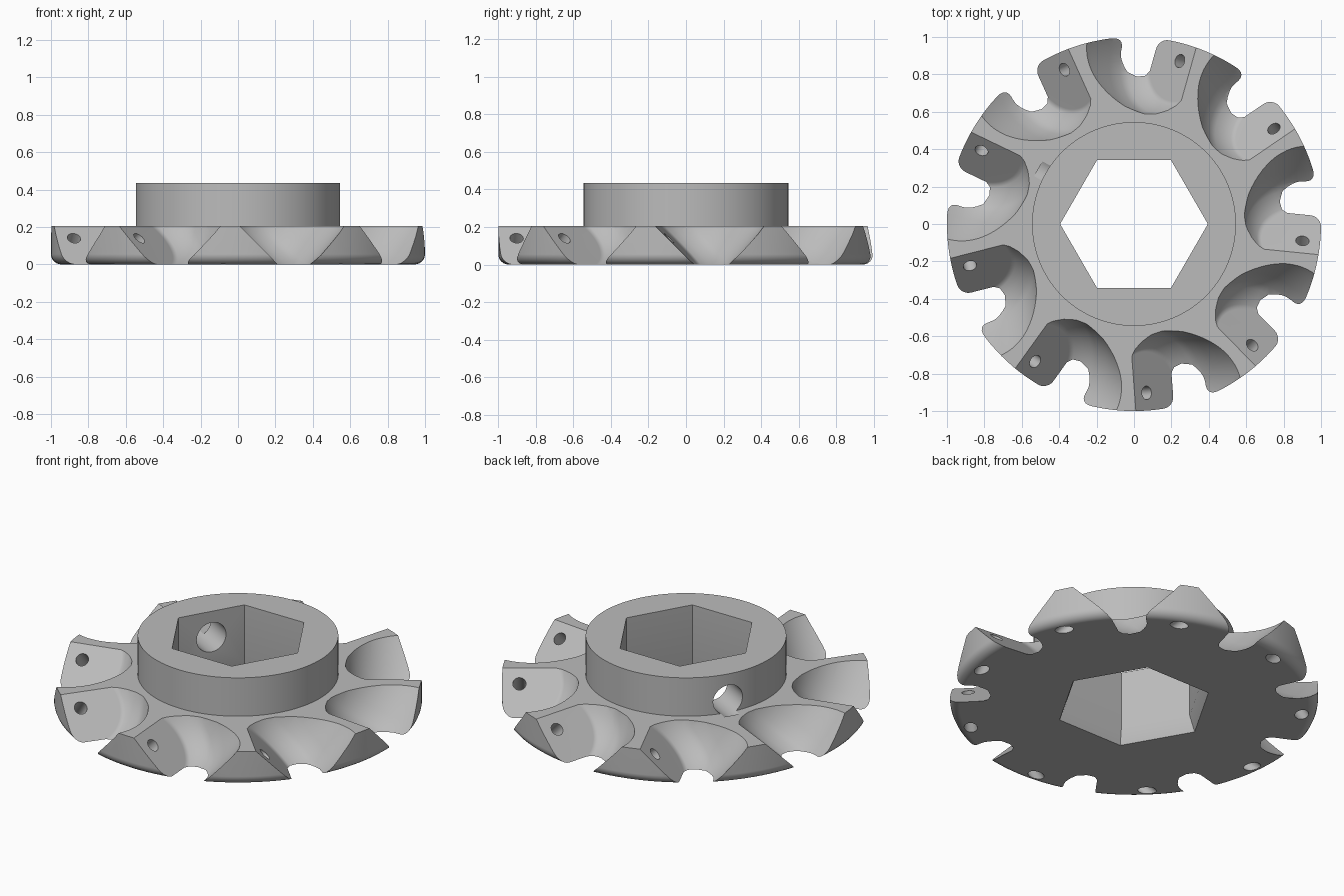
import bpy, bmesh
from math import radians, sin, cos, pi
from mathutils import Matrix

if "Cube" in bpy.data.objects:
    bpy.data.objects.remove(bpy.data.objects["Cube"], do_unlink=True)

grey = bpy.data.materials.new("plain grey")
grey.use_nodes = True
colour = (0.5, 0.5, 0.5, 1)
grey.diffuse_color = colour
grey.node_tree.nodes["Principled BSDF"].inputs["Base Color"].default_value = colour


def lathe(name, profile, sides, matrix=Matrix()):
    """Solid of revolution about local z from (radius, height) pairs, bottom to top."""
    bm = bmesh.new()
    rings = [[bm.verts.new((r * cos(2 * pi * i / sides), r * sin(2 * pi * i / sides), z))
              for i in range(sides)] for r, z in profile]
    for low, high in zip(rings, rings[1:]):
        for i in range(sides):
            j = (i + 1) % sides
            bm.faces.new((low[i], low[j], high[j], high[i]))
    bm.faces.new(rings[0][::-1])
    bm.faces.new(rings[-1])
    bm.transform(matrix)
    mesh = bpy.data.meshes.new(name)
    bm.to_mesh(mesh)
    bm.free()
    mesh.materials.append(grey)
    obj = bpy.data.objects.new(name, mesh)
    bpy.context.collection.objects.link(obj)
    return obj


def cut(target, cutter):
    """Subtract the cutter from the target, then delete it."""
    cutter.hide_render = True
    mod = target.modifiers.new("cut", 'BOOLEAN')
    mod.operation = 'DIFFERENCE'
    mod.solver = 'EXACT'
    mod.object = cutter
    bpy.context.view_layer.objects.active = target
    bpy.ops.object.modifier_apply(modifier=mod.name)
    bpy.data.objects.remove(cutter, do_unlink=True)


# Flanged body with a rounded lower rim and a raised collar
fillet = 0.055
rim = [(1 - fillet + fillet * sin(a), fillet - fillet * cos(a))
       for a in [i * pi / 12 for i in range(7)]]
hub = lathe("wheel_hub", rim + [(1, 0.205), (0.545, 0.205), (0.545, 0.435)], 144)

# Hexagonal bore, chamfered at the bottom
cut(hub, lathe("bore_cutter", [(0.465, -0.09), (0.395, 0.09), (0.395, 0.6)], 6))

# Set screw hole through one flat of the collar
side = (Matrix.Rotation(radians(150), 4, 'Z') @ Matrix.Translation((0.2, 0, 0.28))
        @ Matrix.Rotation(pi / 2, 4, 'Y'))
cut(hub, lathe("screw_cutter", [(0.088, 0), (0.088, 0.39)], 40, side))

# Nine tilted roller pockets, each with an axle hole through its flat seat
pocket = [(0.22, 0), (0.245, 0.012), (0.277, 0.04), (0.308, 0.08),
          (0.324, 0.12), (0.33, 0.2), (0.32, 0.35), (0.29, 0.6)]
for k in range(9):
    axle = (Matrix.Rotation(radians(-5.7 + 40 * k), 4, 'Z')
            @ Matrix.Translation((0.905, 0, 0.14))
            @ Matrix.Rotation(radians(-45), 4, 'X'))
    cut(hub, lathe("pocket_cutter", pocket, 72, axle))
    cut(hub, lathe("axle_cutter", [(0.036, -0.4), (0.036, 0.1)], 24, axle))

# Smooth curved walls, crisp edges
bpy.ops.object.select_all(action='DESELECT')
hub.select_set(True)
bpy.context.view_layer.objects.active = hub
bpy.ops.object.shade_smooth_by_angle(angle=radians(28))
weighted = hub.modifiers.new("weighted normals", 'WEIGHTED_NORMAL')
weighted.keep_sharp = True
